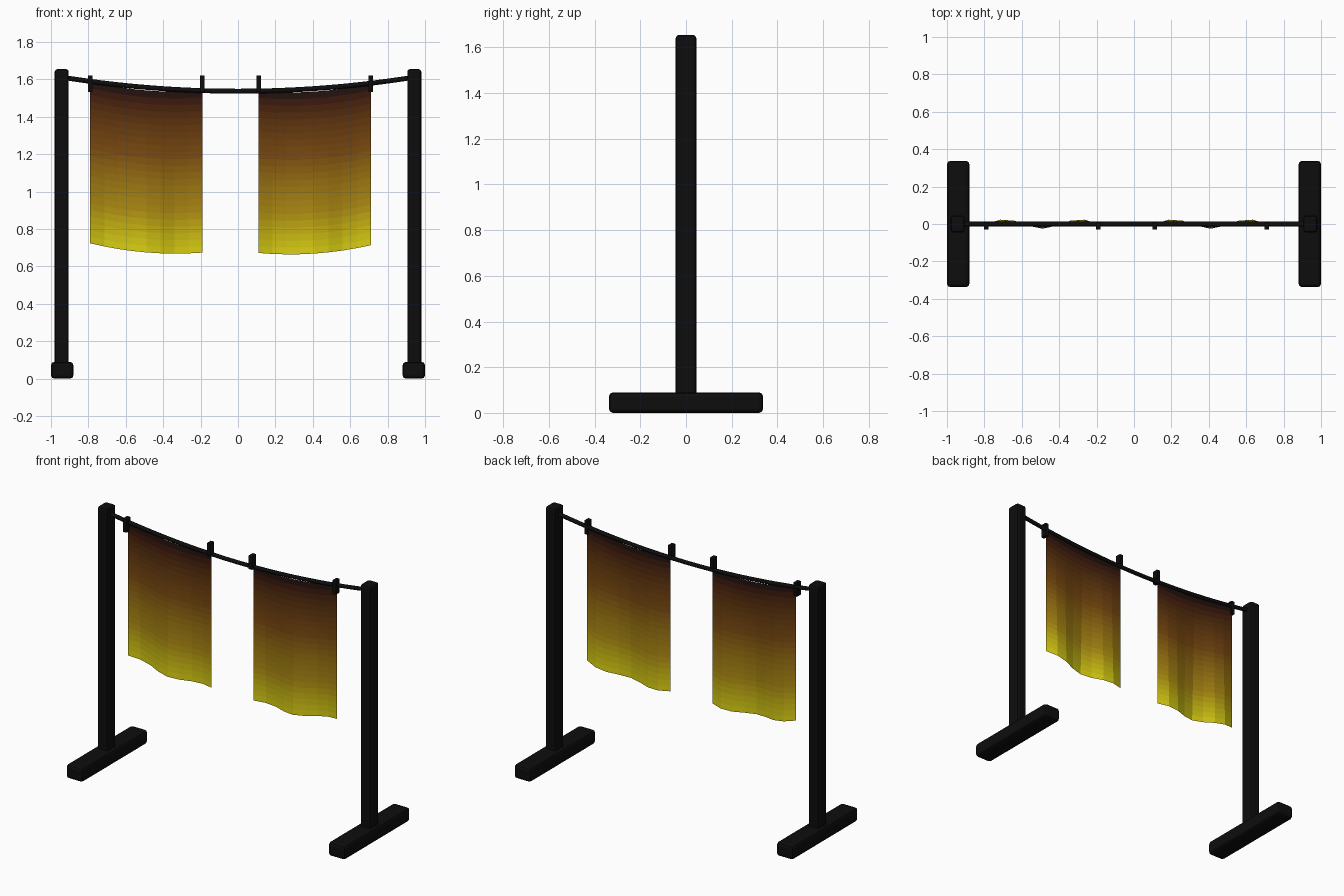
import bpy, math

if "Cube" in bpy.data.objects:
    bpy.data.objects.remove(bpy.data.objects["Cube"])

def material(name, rgb):
    m = bpy.data.materials.new(name)
    m.diffuse_color = (*rgb, 1)
    m.use_nodes = True
    m.node_tree.nodes["Principled BSDF"].inputs["Base Color"].default_value = m.diffuse_color
    return m

BLACK = material("black_wood", (0.004, 0.004, 0.004))

def box(name, centre, size, bevel):
    bpy.ops.mesh.primitive_cube_add(size=1, location=centre)
    o = bpy.context.object
    o.name = name
    o.scale = size
    bpy.ops.object.transform_apply(location=False, rotation=False, scale=True)
    o.data.materials.append(BLACK)
    if bevel:
        b = o.modifiers.new("bevel", 'BEVEL')
        b.width, b.segments = bevel, 2
    return o

def rope_z(x):
    return 1.537 + 0.069 * (x / 0.905) ** 2

# posts and feet
for side, s in (("left", -1), ("right", 1)):
    box(side + "_post", (s * 0.9425, 0, 0.8475), (0.075, 0.09, 1.615), 0.014)
    box(side + "_foot", (s * 0.94, 0, 0.045), (0.12, 0.675, 0.09), 0.018)

# sagging rope
cu = bpy.data.curves.new("rope", 'CURVE')
cu.dimensions = '3D'
cu.bevel_depth, cu.bevel_resolution = 0.013, 2
cu.use_fill_caps = True
sp = cu.splines.new('POLY')
N = 20
sp.points.add(N)
for i, p in enumerate(sp.points):
    x = -0.92 + 1.84 * i / N
    p.co = (x, 0, rope_z(x), 1)
rope = bpy.data.objects.new("rope", cu)
bpy.context.collection.objects.link(rope)
cu.materials.append(BLACK)

# gradient colours from dark top to yellow hem
STOPS = [(0, (0.004, 0.004, 0.004)), (0.08, (0.055, 0.012, 0.004)),
         (0.4, (0.2, 0.07, 0.005)), (0.75, (0.42, 0.26, 0.006)),
         (1, (0.72, 0.66, 0.006))]

def gradient(t):
    for (a, ca), (b, cb) in zip(STOPS, STOPS[1:]):
        if t <= b:
            k = (t - a) / (b - a)
            return [p + (q - p) * k for p, q in zip(ca, cb)]

COLS, ROWS = 8, 24
DYES = [material(f"cloth_dye_{r}", gradient((r + 0.5) / ROWS)) for r in range(ROWS)]

# hanging cloth: top sags between pegs, folds deepen toward the hem
def cloth(name, x0, x1):
    verts, faces = [], []
    for r in range(ROWS + 1):
        v = r / ROWS
        for c in range(COLS + 1):
            u = c / COLS
            top = rope_z(x0) * (1 - u) + rope_z(x1) * u - 0.095 * u * (1 - u)
            verts.append((x0 + (x1 - x0) * u,
                          0.025 * v * math.sin(3 * math.pi * u),
                          top - 0.866 * v))
    w = COLS + 1
    for r in range(ROWS):
        for c in range(COLS):
            a = r * w + c
            faces.append((a, a + w, a + w + 1, a + 1))
    me = bpy.data.meshes.new(name)
    me.from_pydata(verts, [], faces)
    for d in DYES:
        me.materials.append(d)
    for p in me.polygons:
        p.material_index = p.index // COLS
    bpy.context.collection.objects.link(bpy.data.objects.new(name, me))

# cloths with a peg at each top corner
for side, x0, x1 in (("left", -0.79, -0.19), ("right", 0.11, 0.71)):
    cloth(side + "_cloth", x0, x1)
    for k, x in enumerate((x0, x1)):
        box(f"{side}_peg_{k + 1}", (x, -0.01, 1.576), (0.024, 0.04, 0.088), 0)
